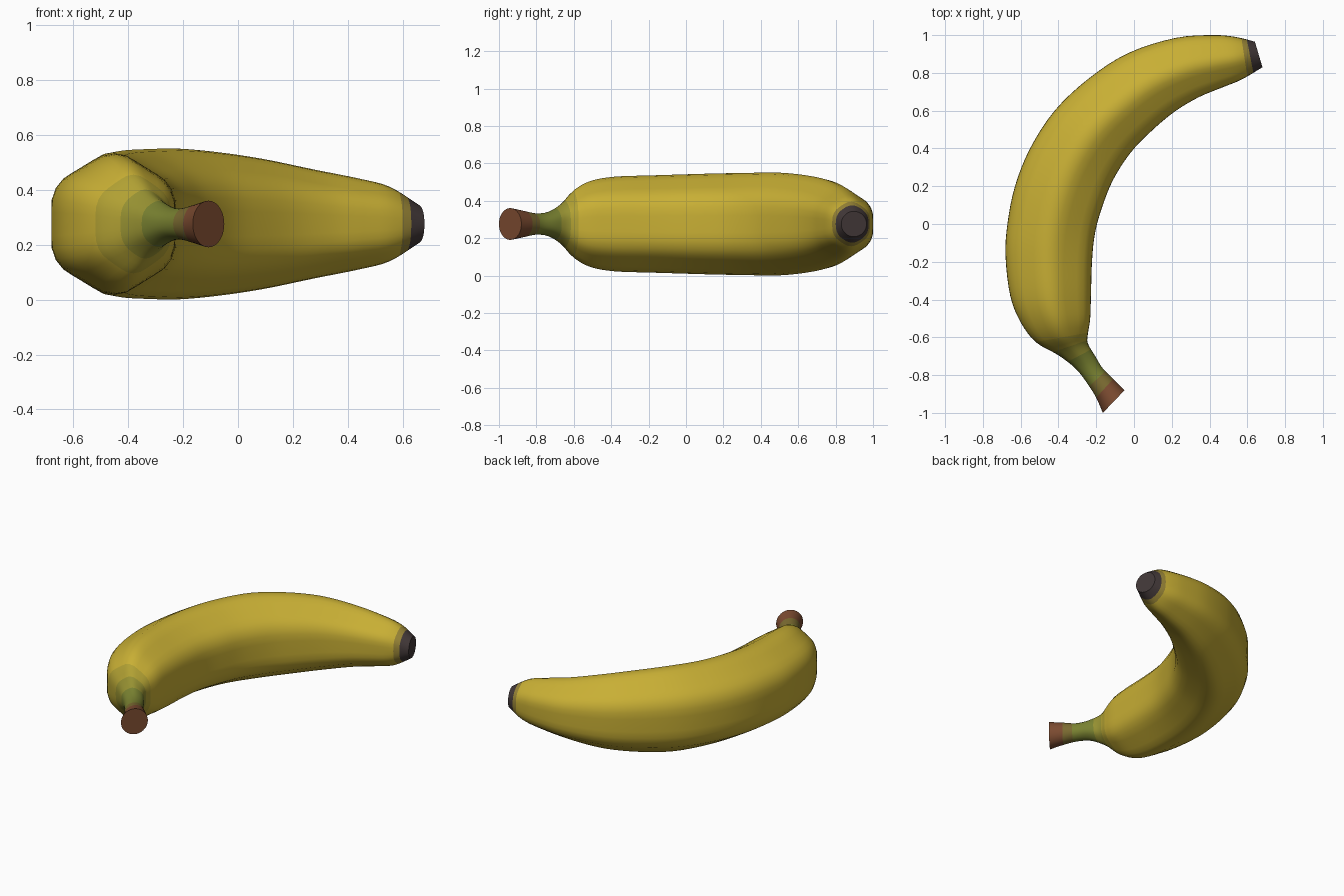
import bpy, bmesh, math
from mathutils import Vector

if "Cube" in bpy.data.objects:
    bpy.data.objects.remove(bpy.data.objects["Cube"])

# Stations along the fruit: outer x, y, inner x, y, half height, roundness
STATIONS = [
    (-.165, -1.0, -.05, -.88, .085, 1), (-.20, -.92, -.11, -.82, .07, 1),
    (-.25, -.84, -.165, -.765, .057, .9), (-.31, -.765, -.205, -.70, .066, .7),
    (-.40, -.695, -.245, -.63, .11, .5), (-.52, -.625, -.243, -.575, .18, .2),
    (-.60, -.52, -.232, -.50, .23, 0), (-.655, -.38, -.228, -.38, .253, 0),
    (-.68, -.17, -.222, -.19, .26, 0), (-.67, 0, -.205, -.04, .265, 0),
    (-.63, .2, -.165, .1, .27, 0), (-.55, .4, -.11, .235, .273, 0),
    (-.42, .6, -.02, .375, .275, 0), (-.24, .77, .09, .49, .262, 0),
    (-.03, .905, .215, .595, .237, 0), (.22, .985, .34, .67, .198, 0),
    (.42, 1.0, .46, .72, .166, .1), (.54, .99, .57, .765, .135, .3),
    (.64, .965, .68, .83, .068, 1),
]
SIDES, STEPS, MID_Z = 36, 4, .276

YELLOW, GREEN = (.58, .43, .035), (.19, .22, .03)
BROWN, DARK = (.20, .07, .03), (.055, .04, .04)


def mix(a, b, t):
    return tuple(p + (q - p) * t for p, q in zip(a, b))


def catmull(a, b, c, d, t):
    return tuple(.5 * (2 * q + (r - p) * t + (2 * p - 5 * q + 4 * r - s) * t * t
                       + (3 * q - p - 3 * r + s) * t ** 3)
                 for p, q, r, s in zip(a, b, c, d))


def hex_radius(deg):
    # hexagon with softened corners, point facing up
    total = 0
    for off in range(-14, 15, 2):
        d = (deg + off + 30) % 60 - 30
        total += 1 / math.cos(math.radians(d))
    return total / 15


def section(deg, roundness):
    a, r = math.radians(deg), hex_radius(deg)
    u = math.cos(a) * r / hex_radius(0)
    v = math.sin(a) * r / hex_radius(90)
    k = roundness
    return u * (1 - k) + math.cos(a) * k, v * (1 - k) + math.sin(a) * k


# Smooth the stations into closely spaced rings
rows = []
n = len(STATIONS)
for i in range(n - 1):
    pts = [STATIONS[min(max(i + j, 0), n - 1)] for j in (-1, 0, 1, 2)]
    rows += [catmull(*pts, s / STEPS) for s in range(STEPS)]
rows.append(STATIONS[-1])

# Colour bands from brown stem end to dark tip
COLOURS = [
    ("stem_end", BROWN, 4), ("stem_brown_green", mix(BROWN, GREEN, .5), 7),
    ("stem_green", GREEN, 14), ("neck_green", mix(GREEN, YELLOW, .3), 17),
    ("neck_yellow", mix(GREEN, YELLOW, .65), 20), ("peel", YELLOW, 69),
    ("tip_fade", mix(YELLOW, DARK, .5), 70), ("tip", DARK, 999),
]

bm = bmesh.new()
rings = []
for ox, oy, ix, iy, h, k in rows:
    outer, inner = Vector((ox, oy, MID_Z)), Vector((ix, iy, MID_Z))
    mid, half = (outer + inner) / 2, (inner - outer) / 2
    ring = []
    for s in range(SIDES):
        u, v = section(360 * s / SIDES, k)
        ring.append(bm.verts.new(mid + half * u + Vector((0, 0, h * v))))
    rings.append(ring)

for i, (a, b) in enumerate(zip(rings, rings[1:])):
    band = next(j for j, c in enumerate(COLOURS) if i < c[2])
    for s in range(SIDES):
        t = (s + 1) % SIDES
        bm.faces.new((a[s], a[t], b[t], b[s])).material_index = band

# Flat ends
bm.faces.new(rings[0]).material_index = 0
bm.faces.new(rings[-1]).material_index = len(COLOURS) - 1
bmesh.ops.recalc_face_normals(bm, faces=bm.faces)

mesh = bpy.data.meshes.new("banana")
bm.to_mesh(mesh)
bm.free()
for name, rgb, _ in COLOURS:
    mat = bpy.data.materials.new(name)
    mat.diffuse_color = (*rgb, 1)
    mat.use_nodes = True
    mat.node_tree.nodes["Principled BSDF"].inputs["Base Color"].default_value = mat.diffuse_color
    mesh.materials.append(mat)

banana = bpy.data.objects.new("banana", mesh)
bpy.context.collection.objects.link(banana)
bpy.context.view_layer.objects.active = banana
banana.select_set(True)
bpy.ops.object.shade_smooth_by_angle(angle=math.radians(42))
